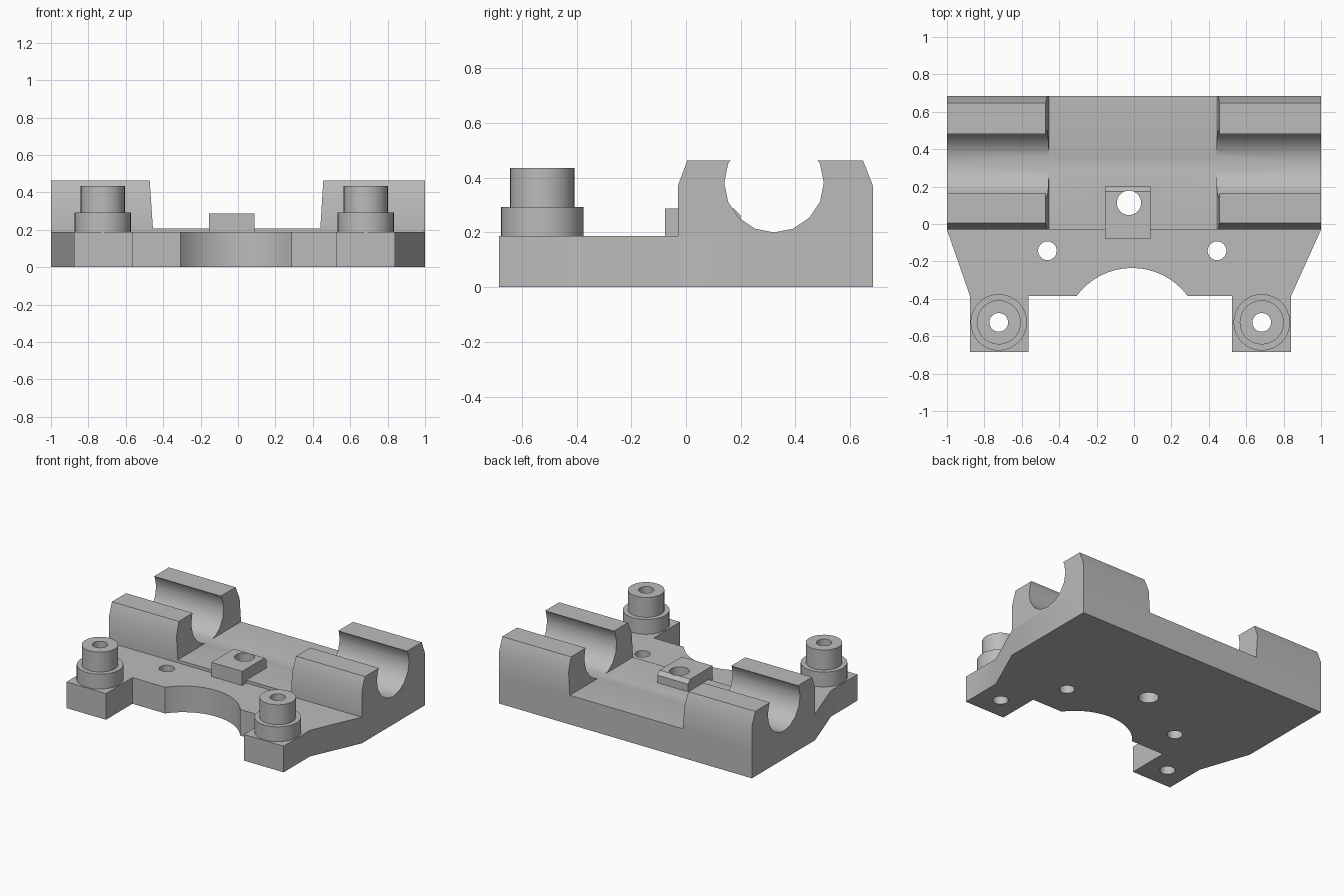
import bpy, bmesh
from math import sin, cos, radians, asin
from mathutils import Vector

cube = bpy.data.objects.get("Cube")
if cube:
    bpy.data.objects.remove(cube, do_unlink=True)

grey = bpy.data.materials.new("light grey plastic")
grey.use_nodes = True
colour = (0.5, 0.5, 0.5, 1)
grey.diffuse_color = colour
grey.node_tree.nodes["Principled BSDF"].inputs["Base Color"].default_value = colour


def prism(name, outline, place, start, end):
    """Extrude a 2D outline; place(u, v, w) maps it into space."""
    bm = bmesh.new()
    face = bm.faces.new([bm.verts.new(place(u, v, start)) for u, v in outline])
    shift = Vector(place(0, 0, end)) - Vector(place(0, 0, start))
    top = bmesh.ops.extrude_face_region(bm, geom=[face])["geom"]
    moved = [g for g in top if isinstance(g, bmesh.types.BMVert)]
    bmesh.ops.translate(bm, verts=moved, vec=shift)
    bmesh.ops.recalc_face_normals(bm, faces=bm.faces)
    mesh = bpy.data.meshes.new(name)
    bm.to_mesh(mesh)
    bm.free()
    mesh.materials.append(grey)
    obj = bpy.data.objects.new(name, mesh)
    bpy.context.collection.objects.link(obj)
    return obj


def along_z(u, v, w): return (u, v, w)
def along_x(u, v, w): return (w, u, v)
def along_y(u, v, w): return (u, w, v)


def circle(x, y, r, n=32):
    return [(x + r * cos(radians(360 * i / n)), y + r * sin(radians(360 * i / n)))
            for i in range(n)]


def cut(obj, cutter):
    mod = obj.modifiers.new("cut", "BOOLEAN")
    mod.operation = "DIFFERENCE"
    mod.solver = "EXACT"
    mod.object = cutter
    bpy.context.view_layer.objects.active = obj
    bpy.ops.object.modifier_apply(modifier=mod.name)


BASE, FLOOR, TOP = 0.187, 0.208, 0.464
BACK, FRONT = 0.684, -0.684
MID = -0.018          # the front features sit slightly off centre

# Base plate with a curved front notch and two feet
notch_r, notch_y = 0.369, -0.604
half = asin(0.297 / notch_r)
arc = [(MID + 0.008 + notch_r * sin(half * t / 8), notch_y + notch_r * cos(half * t / 8))
       for t in range(8, -9, -1)]
outline = [(-1, BACK), (1, BACK), (1, -0.03), (0.84, -0.385), (0.84, FRONT),
           (0.525, FRONT), (0.525, -0.385), *arc, (-0.565, -0.385),
           (-0.565, FRONT), (-0.877, FRONT), (-0.877, -0.385), (-1, -0.03)]
base = prism("base_plate", outline, along_z, 0, BASE)

# Bearing cradle: open round groove along its whole length
cy, cz, r = 0.322, 0.382, 0.182
groove = [(cy + r * sin(radians(a * 22.5)), cz - r * cos(radians(a * 22.5)))
          for a in range(-5, 6)]
lip = 0.158
profile = [(-0.03, BASE), (-0.03, 0.37), (0.005, TOP), (cy - lip, TOP), *groove,
           (cy + lip, TOP), (0.647, TOP), (BACK, 0.37), (BACK, BASE)]
cradle = prism("bearing_cradle", profile, along_x, -1, 1)

# Clear the middle of the cradle, leaving tapered inner ends
gap = prism("gap_cutter", [(-0.455, FLOOR), (0.44, FLOOR), (0.456, TOP), (0.456, 0.6),
                           (-0.472, 0.6), (-0.472, TOP)], along_y, -0.2, 0.9)
cut(cradle, gap)

# Belt block with a chamfered rear edge
block = prism("centre_block", [(-0.077, BASE), (-0.077, 0.288), (0.175, 0.288),
                               (0.2, 0.262), (0.2, 0.192), (-0.03, 0.192), (-0.03, BASE)],
              along_x, -0.156, 0.087)

# Stepped posts on the feet
parts = [base, cradle, block]
holes = [(-0.027, 0.113, 0.065), (-0.463, -0.143, 0.05), (0.444, -0.143, 0.05)]
for side, x in (("right", -0.723), ("left", 0.683)):
    y = -0.526
    holes.append((x, y, 0.05))
    parts.append(prism(side + "_post_collar", circle(x, y, 0.151), along_z, BASE, 0.293))
    parts.append(prism(side + "_post_tip", circle(x, y, 0.118), along_z, 0.293, 0.435))

# Drill every vertical hole through the parts it meets
drills = [(x, y, prism("drill_cutter", circle(x, y, rad), along_z, -0.1, 0.7))
          for x, y, rad in holes]
for part in parts:
    xs = [v.co.x for v in part.data.vertices]
    ys = [v.co.y for v in part.data.vertices]
    for x, y, drill in drills:
        if min(xs) < x < max(xs) and min(ys) < y < max(ys):
            cut(part, drill)

for cutter in [gap] + [d[2] for d in drills]:
    bpy.data.objects.remove(cutter, do_unlink=True)

# Soft shading on the round surfaces only
bpy.ops.object.select_all(action="DESELECT")
for part in parts:
    part.select_set(True)
bpy.context.view_layer.objects.active = base
bpy.ops.object.shade_smooth_by_angle(angle=radians(30))
